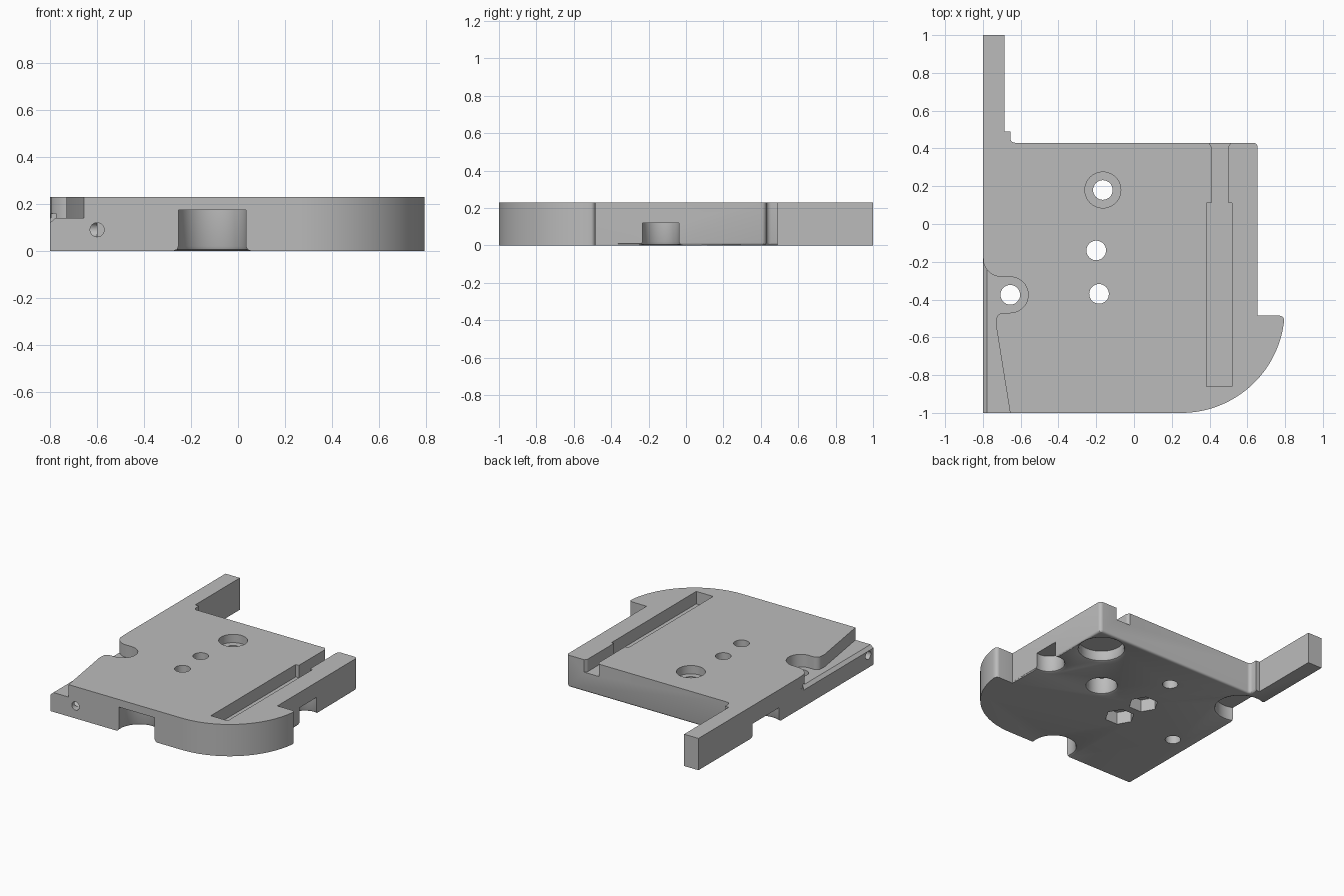
import bpy, bmesh
from math import sin, cos, pi, radians
from mathutils import Matrix

if "Cube" in bpy.data.objects:
    bpy.data.objects.remove(bpy.data.objects["Cube"], do_unlink=True)

H = 0.23          # plate thickness
FLOOR = 0.14      # level of the slot and side recess floors

grey = bpy.data.materials.new("plain_grey")
grey.use_nodes = True
colour = (0.5, 0.5, 0.5, 1)
grey.diffuse_color = colour
grey.node_tree.nodes["Principled BSDF"].inputs["Base Color"].default_value = colour


def arc(cx, cy, r, a0, a1, n):
    angles = [radians(a0 + (a1 - a0) * i / n) for i in range(n + 1)]
    return [(cx + r * cos(a), cy + r * sin(a)) for a in angles]


def finish(name, bm):
    bmesh.ops.recalc_face_normals(bm, faces=bm.faces)
    mesh = bpy.data.meshes.new(name)
    bm.to_mesh(mesh)
    bm.free()
    mesh.materials.append(grey)
    ob = bpy.data.objects.new(name, mesh)
    bpy.context.collection.objects.link(ob)
    return ob


def prism_mesh(points, z0, z1):
    bm = bmesh.new()
    face = bm.faces.new([bm.verts.new((x, y, z0)) for x, y in points])
    top = bmesh.ops.extrude_face_region(bm, geom=[face])["geom"]
    bmesh.ops.translate(bm, vec=(0, 0, z1 - z0),
                        verts=[v for v in top if isinstance(v, bmesh.types.BMVert)])
    return bm


# Plate with its rear arm and rounded front corner
outline = [(-0.8, -1)] + arc(0.25, -0.452, 0.548, -90, -8, 28)
outline += arc(0.77, -0.51, 0.025, 10, 90, 4)
outline += [(0.655, -0.485)] + arc(0.63, 0.405, 0.025, 0, 90, 5)
outline += arc(-0.63, 0.455, 0.025, -90, -180, 5)
outline += [(-0.655, 0.49), (-0.685, 0.49), (-0.685, 1), (-0.8, 1)]
bm = prism_mesh(outline, 0, H)


# Rounded lower edge along the side and back
def is_soft(edge):
    a, b = (v.co for v in edge.verts)
    mid = (a + b) / 2
    return mid.z < 0.001 and -0.48 < mid.y < 0.48 and mid.x > -0.7


bmesh.ops.bevel(bm, geom=[e for e in bm.edges if is_soft(e)], offset=0.015,
                segments=3, profile=0.5, affect='EDGES', clamp_overlap=True)
plate = finish("base_plate", bm)


def cut(cutter):
    cutter.hide_render = True
    mod = plate.modifiers.new(cutter.name, 'BOOLEAN')
    mod.object = cutter
    mod.operation = 'DIFFERENCE'
    mod.solver = 'EXACT'
    bpy.context.view_layer.objects.active = plate
    bpy.ops.object.modifier_apply(modifier=mod.name)
    bpy.data.objects.remove(cutter, do_unlink=True)


def prism_cut(name, points, z0, z1, matrix=None):
    bm = prism_mesh(points, z0, z1)
    if matrix:
        bm.transform(matrix)
    cut(finish(name, bm))


def turned_cut(name, x, y, profile, sides=40):
    bm = bmesh.new()
    rings = [[bm.verts.new((px, py, z)) for px, py in arc(x, y, r, 0, 360, sides)[:-1]]
             for r, z in profile]
    for low, high in zip(rings, rings[1:]):
        for i in range(sides):
            j = (i + 1) % sides
            bm.faces.new((low[i], low[j], high[j], high[i]))
    bm.faces.new(rings[0])
    bm.faces.new(rings[-1])
    cut(finish(name, bm))


# Stepped slot in the top
prism_cut("slot", [(0.385, -0.86), (0.52, -0.86), (0.52, 0.11), (0.5, 0.11),
                   (0.5, 0.41), (0.52, 0.44), (0.52, 0.6), (0.39, 0.6),
                   (0.39, 0.44), (0.41, 0.41), (0.41, 0.11), (0.385, 0.11)],
          FLOOR, 0.4)

# Side recess around the outer screw hole
recess = [(-0.9, -1.1), (-0.64, -1.1), (-0.73, -0.54)]
recess += arc(-0.69, -0.51, 0.04, 160, 90, 4)
recess += arc(-0.655, -0.375, 0.095, -90, 90, 20)
recess += arc(-0.7, -0.18, 0.1, -90, -165, 8) + [(-0.8, -0.15), (-0.9, -0.15)]
prism_cut("side_recess", recess, FLOOR, 0.4)
prism_cut("recess_edge", [(-0.85, 0.076), (-0.775, 0.142), (-0.775, 0.16), (-0.85, 0.16)],
          0.2, 1.1, Matrix.Rotation(pi / 2, 4, 'X'))

# Screw holes, counterbore and nut pockets
for i, (x, y) in enumerate([(-0.165, 0.18), (-0.2, -0.14), (-0.185, -0.37), (-0.655, -0.375)]):
    turned_cut("screw_hole_%d" % i, x, y, [(0.052, -0.1), (0.052, 0.4)], 32)
turned_cut("counterbore", -0.165, 0.18, [(0.095, 0.17), (0.095, 0.4)])
for i, (x, y) in enumerate([(-0.2, -0.14), (-0.185, -0.37)]):
    turned_cut("nut_pocket_%d" % i, x, y, [(0.1, -0.1), (0.1, 0.09)], 6)

# Round pockets in the underside, with softened mouths
for name, x, y, r, depth in [("large_pocket", 0.486, 0.24, 0.15, 0.075),
                             ("small_pocket", 0.17, -0.135, 0.1, 0.12),
                             ("side_notch", 0.63, -0.135, 0.1, 0.12),
                             ("front_notch", -0.11, -0.97, 0.147, 0.175),
                             ("rear_notch", -0.735, 0.23, 0.165, 0.1)]:
    turned_cut(name, x, y, [(r + 0.02, -0.1), (r + 0.02, 0), (r + 0.006, 0.006),
                            (r, 0.02), (r, depth)])

# Cord hole through the front corner
tube = arc(0, 0, 0.03, 0, 360, 24)[:-1]
prism_cut("cord_hole_front", tube, 0, 0.16,
          Matrix.Translation((-0.6, -0.94, 0.09)) @ Matrix.Rotation(pi / 2, 4, 'X'))
prism_cut("cord_hole_side", tube, 0, 0.3,
          Matrix.Translation((-0.9, -0.94, 0.09)) @ Matrix.Rotation(pi / 2, 4, 'Y'))

bpy.ops.object.select_all(action='DESELECT')
plate.select_set(True)
bpy.context.view_layer.objects.active = plate
bpy.ops.object.shade_smooth_by_angle(angle=radians(30))
